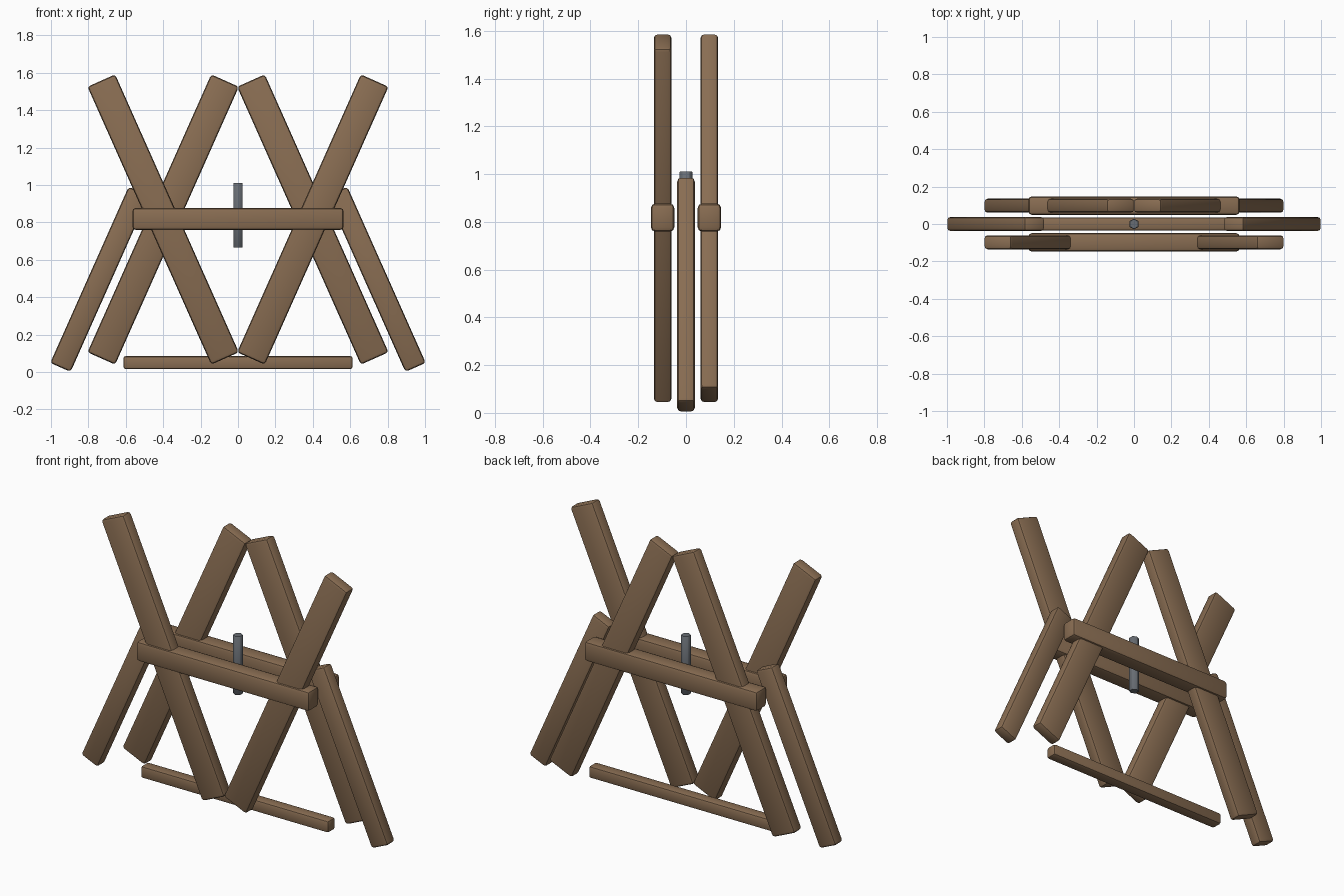
import bpy
from math import radians

if "Cube" in bpy.data.objects:
    bpy.data.objects.remove(bpy.data.objects["Cube"], do_unlink=True)


def make_material(name, color):
    mat = bpy.data.materials.new(name)
    mat.use_nodes = True
    mat.diffuse_color = color
    mat.node_tree.nodes["Principled BSDF"].inputs["Base Color"].default_value = color
    return mat


wood = make_material("brown_wood", (0.25, 0.153, 0.085, 1))
metal = make_material("grey_metal", (0.14, 0.155, 0.175, 1))


def finish(obj, name, mat, bevel, segments):
    obj.name = name
    obj.data.materials.append(mat)
    bpy.ops.object.transform_apply(location=False, rotation=False, scale=True)
    mod = obj.modifiers.new("rounded_edges", "BEVEL")
    mod.width = bevel
    mod.segments = segments
    bpy.ops.object.modifier_apply(modifier=mod.name)
    bpy.ops.object.shade_smooth_by_angle(angle=radians(40))


def beam(name, center, size, lean=0, bevel=0.016):
    """Rounded timber; a positive lean tips the top towards +x."""
    bpy.ops.mesh.primitive_cube_add(size=1, location=center, rotation=(0, radians(lean), 0))
    obj = bpy.context.object
    obj.scale = size
    finish(obj, name, wood, bevel, 2)


LEAN = 24
LONG = (0.162, 0.074, 1.626)
SHORT = (0.119, 0.074, 1.03)
OFFSET = 0.098

for label, side in (("left", 1), ("right", -1)):
    # Front pair spreads at the top, back pair meets at the top
    beam(f"front_{label}_beam", (side * 0.4, -OFFSET, 0.815), LONG, side * LEAN)
    beam(f"back_{label}_beam", (side * 0.4, OFFSET, 0.815), LONG, -side * LEAN)
    # Short outer legs in the middle layer
    beam(f"{label}_leg", (side * 0.74, 0, 0.495), SHORT, -side * LEAN)

# Horizontal rails clamping the beams
for label, side in (("front", -1), ("back", 1)):
    beam(f"{label}_rail", (0, side * OFFSET, 0.818), (1.13, 0.098, 0.117), bevel=0.018)

# Low bar between the legs
beam("bottom_bar", (0, 0, 0.05), (1.226, 0.07, 0.07), bevel=0.013)

# Hexagonal metal pin
bpy.ops.mesh.primitive_cylinder_add(vertices=6, radius=0.029, depth=0.345, location=(0, 0, 0.838))
finish(bpy.context.object, "center_pin", metal, 0.003, 1)
